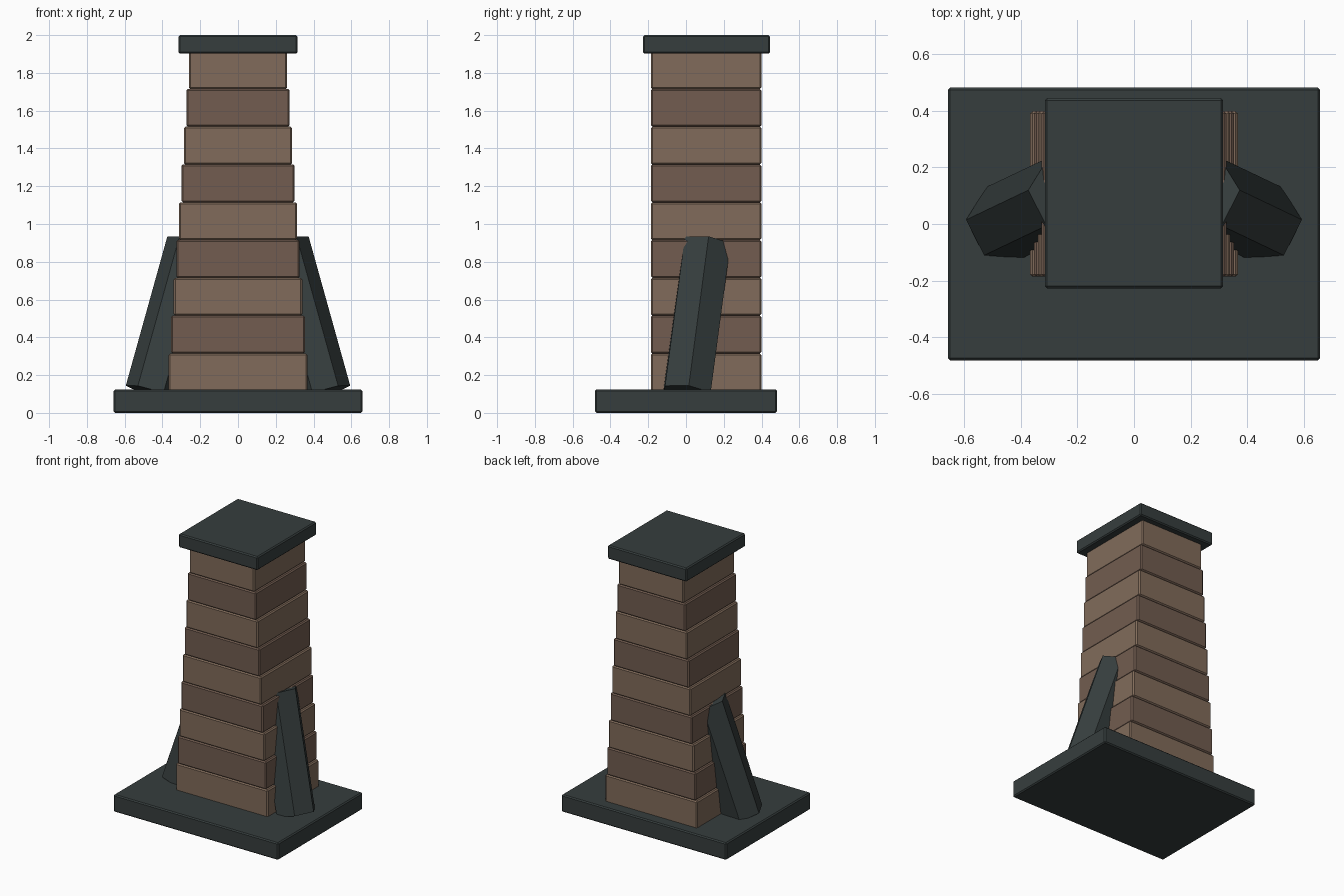
import bpy, bmesh, math
from mathutils import Vector

if "Cube" in bpy.data.objects:
    bpy.data.objects.remove(bpy.data.objects["Cube"])


def material(name, rgb):
    m = bpy.data.materials.new(name)
    m.diffuse_color = (*rgb, 1)
    m.use_nodes = True
    m.node_tree.nodes["Principled BSDF"].inputs["Base Color"].default_value = m.diffuse_color
    return m


LIGHT = material("light_wood", (0.22, 0.148, 0.103))
DARK = material("dark_wood", (0.168, 0.108, 0.08))
IRON = material("dark_iron", (0.037, 0.048, 0.048))


def finish(bm, name, mat):
    bmesh.ops.recalc_face_normals(bm, faces=bm.faces)
    me = bpy.data.meshes.new(name)
    bm.to_mesh(me)
    bm.free()
    me.materials.append(mat)
    ob = bpy.data.objects.new(name, me)
    bpy.context.collection.objects.link(ob)
    return ob


def box(name, hx, y0, y1, z0, z1, mat, bevel=0.01):
    bm = bmesh.new()
    bmesh.ops.create_cube(bm, size=1)
    for v in bm.verts:
        v.co = (v.co.x * 2 * hx,
                (y0 + y1) / 2 + v.co.y * (y1 - y0),
                (z0 + z1) / 2 + v.co.z * (z1 - z0))
    bmesh.ops.bevel(bm, geom=bm.edges[:], offset=bevel, segments=1,
                    affect='EDGES', profile=0.5)
    return finish(bm, name, mat)


def brace(name, side):
    # six-sided strut leaning into the tower, ends square to its axis
    axis = Vector((-0.22, 0.105, 0.79))
    base = Vector((0.458, 0.005, 0.108))
    a = axis.normalized()
    u = Vector((0.137, 0.01, 0.037))
    u = (u - a * u.dot(a)).normalized()
    w = a.cross(u)
    bm = bmesh.new()
    rings = []
    for c in (base, base + axis):
        ring = []
        for i in range(6):
            t = i * math.pi / 3
            p = c + 0.141 * (u * math.cos(t) + w * math.sin(t))
            ring.append(bm.verts.new((p.x * side, p.y, p.z)))
        rings.append(ring)
        bm.faces.new(ring)
    for i in range(6):
        j = (i + 1) % 6
        bm.faces.new((rings[0][i], rings[0][j], rings[1][j], rings[1][i]))
    return finish(bm, name, IRON)


# base slab and cap
box("base_slab", 0.658, -0.482, 0.482, 0, 0.124, IRON, 0.008)
box("top_cap", 0.315, -0.228, 0.445, 1.902, 2.0, IRON, 0.008)

# stacked timber courses, narrowing upwards
for i in range(9):
    z = 0.115 + 0.2 * i
    box(f"timber_course_{i + 1}", 0.367 - 0.0134 * i, -0.186, 0.399,
        z, z + 0.2, DARK if i % 2 else LIGHT, 0.008)

# side braces
brace("brace_right", 1)
brace("brace_left", -1)
